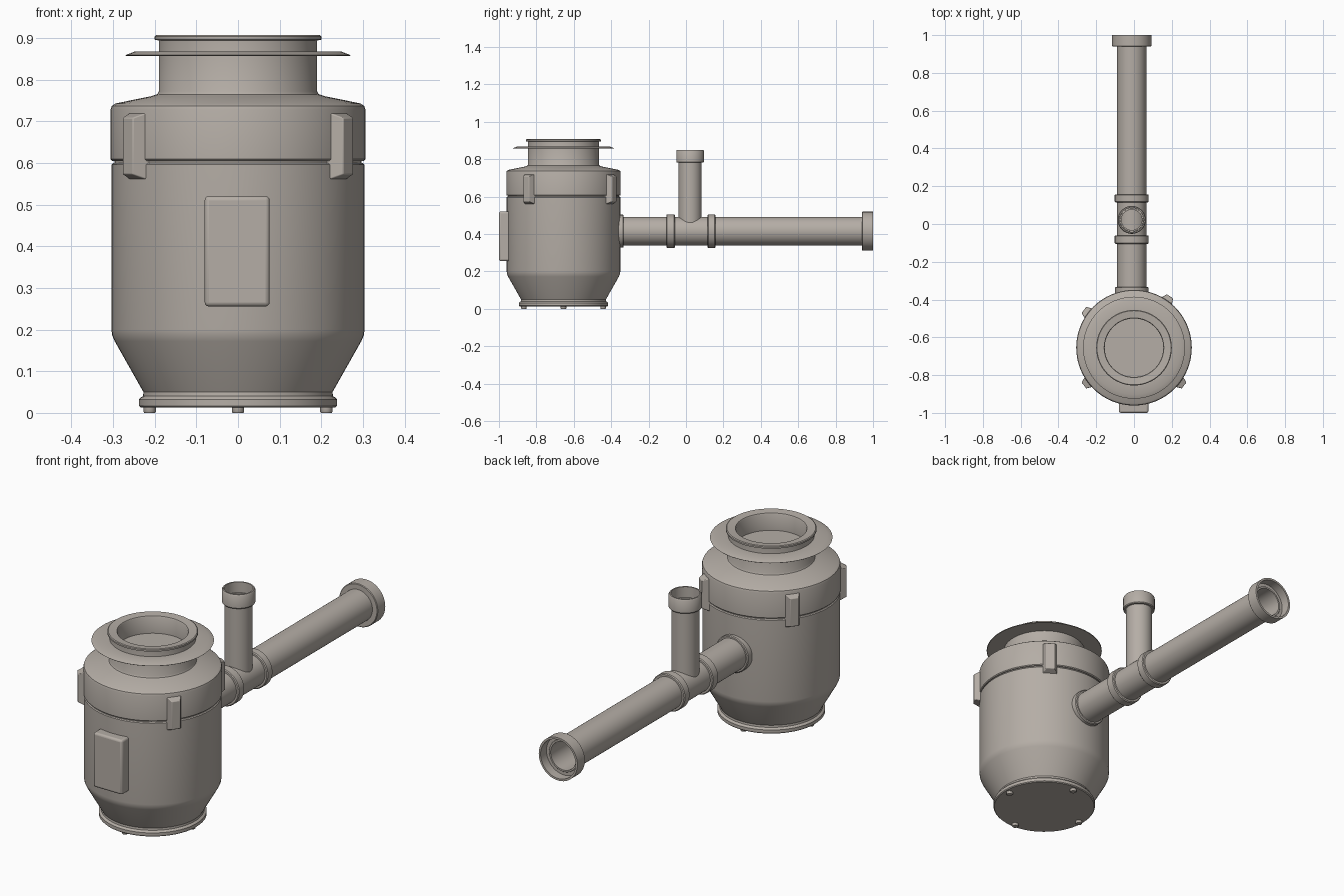
import bpy, bmesh
from math import sin, cos, pi, radians
from mathutils import Matrix, Vector

cube = bpy.data.objects.get("Cube")
if cube:
    bpy.data.objects.remove(cube, do_unlink=True)

# One warm grey for the whole unit
COLOUR = (0.46, 0.42, 0.38, 1)
grey = bpy.data.materials.new("warm_grey")
grey.use_nodes = True
grey.diffuse_color = COLOUR
grey.node_tree.nodes["Principled BSDF"].inputs["Base Color"].default_value = COLOUR

BODY_Y = -0.655
PIPE_X, PIPE_Z = -0.012, 0.415
BRANCH_Y = 0.022
UP = Matrix.Identity(4)
BACK = Matrix.Rotation(radians(-90), 4, 'X')


def finish(name, bm, place, bevel=0.0):
    bmesh.ops.recalc_face_normals(bm, faces=bm.faces)
    mesh = bpy.data.meshes.new(name)
    bm.to_mesh(mesh)
    bm.free()
    mesh.materials.append(grey)
    obj = bpy.data.objects.new(name, mesh)
    bpy.context.collection.objects.link(obj)
    obj.matrix_world = place
    if bevel:
        mod = obj.modifiers.new("Bevel", 'BEVEL')
        mod.width, mod.segments = bevel, 3
    bpy.ops.object.select_all(action='DESELECT')
    obj.select_set(True)
    bpy.context.view_layer.objects.active = obj
    bpy.ops.object.shade_smooth_by_angle(angle=radians(35))
    return obj


def lathe(name, profile, place, steps=64, closed=False):
    """Spin (radius, height) points around local z; radius 0 makes a pole."""
    bm = bmesh.new()
    rings = []
    for r, z in profile:
        if r == 0:
            rings.append([bm.verts.new((0, 0, z))] * steps)
        else:
            rings.append([bm.verts.new((r * cos(2 * pi * i / steps),
                                        r * sin(2 * pi * i / steps), z))
                          for i in range(steps)])
    pairs = list(zip(rings, rings[1:]))
    if closed:
        pairs.append((rings[-1], rings[0]))
    for a, b in pairs:
        for i in range(steps):
            j = (i + 1) % steps
            bm.faces.new(dict.fromkeys((a[i], a[j], b[j], b[i])))
    return finish(name, bm, place)


def tube(name, outer, inner, start, end, place, edge=0.004):
    """Hollow ring or pipe with softened outer rims."""
    return lathe(name, [(inner, start), (outer - edge, start), (outer, start + edge),
                        (outer, end - edge), (outer - edge, end), (inner, end)],
                 place, closed=True)


body = Matrix.Translation((0, BODY_Y, 0))
main = Matrix.Translation((PIPE_X, 0, PIPE_Z)) @ BACK
branch = Matrix.Translation((PIPE_X, BRANCH_Y, 0))

# Grinder housing, from base plate to recessed inlet
lathe("housing", [
    (0, 0.013), (0.234, 0.013), (0.238, 0.017), (0.238, 0.032), (0.234, 0.037),
    (0.228, 0.04), (0.227, 0.05), (0.296, 0.172), (0.302, 0.186), (0.304, 0.2),
    (0.304, 0.596), (0.3, 0.6), (0.297, 0.6), (0.297, 0.605), (0.302, 0.605),
    (0.306, 0.609), (0.306, 0.728), (0.303, 0.737), (0.294, 0.743),
    (0.21, 0.76), (0.194, 0.765), (0.19, 0.772), (0.19, 0.894),
    (0.2, 0.896), (0.2, 0.904), (0.196, 0.907), (0.158, 0.903), (0.155, 0.898),
    (0.155, 0.82), (0, 0.82)], body)

# Thin mounting flange around the neck
lathe("mounting_flange", [(0.187, 0.867), (0.247, 0.868), (0.27, 0.859),
                          (0.268, 0.857), (0.187, 0.857)], body, closed=True)

# Feet under the base plate
for k in range(4):
    a = k * pi / 2
    foot = Matrix.Translation((0.212 * cos(a), 0.212 * sin(a), 0))
    lathe("base_bolt", [(0, 0), (0.013, 0), (0.015, 0.003), (0.015, 0.014), (0, 0.014)],
          body @ foot, steps=20)

# Front control box
bm = bmesh.new()
bmesh.ops.create_cube(bm, size=1)
bmesh.ops.scale(bm, vec=(0.156, 0.08, 0.265), verts=bm.verts)
finish("front_box", bm, Matrix.Translation((-0.002, -0.96, 0.388)), bevel=0.01)

# Tapered clamps holding the two housing halves together
for angle in (-37, 55, 143, 217):
    bm = bmesh.new()
    bmesh.ops.create_cube(bm, size=2)
    for v in bm.verts:
        outside = v.co.x > 0
        v.co = Vector((0.332 if outside else 0.29,
                       v.co.y * (0.02 if outside else 0.038),
                       0.6405 + v.co.z * (0.068 if outside else 0.084)))
    finish("clamp", bm, body @ Matrix.Rotation(radians(angle), 4, 'Z'), bevel=0.003)

# Horizontal drain pipe with its collars and open socket
tube("drain_pipe", 0.077, 0.068, -0.38, 0.96, main, edge=0.001)
for name, r, start, end in (("outlet_collar", 0.088, -0.37, -0.333),
                            ("tee_front_collar", 0.09, -0.105, -0.06),
                            ("tee_rear_collar", 0.09, 0.115, 0.157)):
    tube(name, r, 0.072, start, end, main)
lathe("drain_socket", [(0.07, 0.94), (0.101, 0.94), (0.104, 0.943), (0.104, 1.0),
                       (0.094, 1.0), (0.094, 0.955), (0.07, 0.955)], main, closed=True)

# Vertical branch pipe with its open socket
tube("branch_pipe", 0.062, 0.054, 0.455, 0.8, branch, edge=0.001)
lathe("branch_socket", [(0.056, 0.782), (0.071, 0.782), (0.074, 0.786), (0.074, 0.844),
                        (0.07, 0.85), (0.064, 0.85), (0.064, 0.797), (0.056, 0.797)],
      branch, closed=True)
